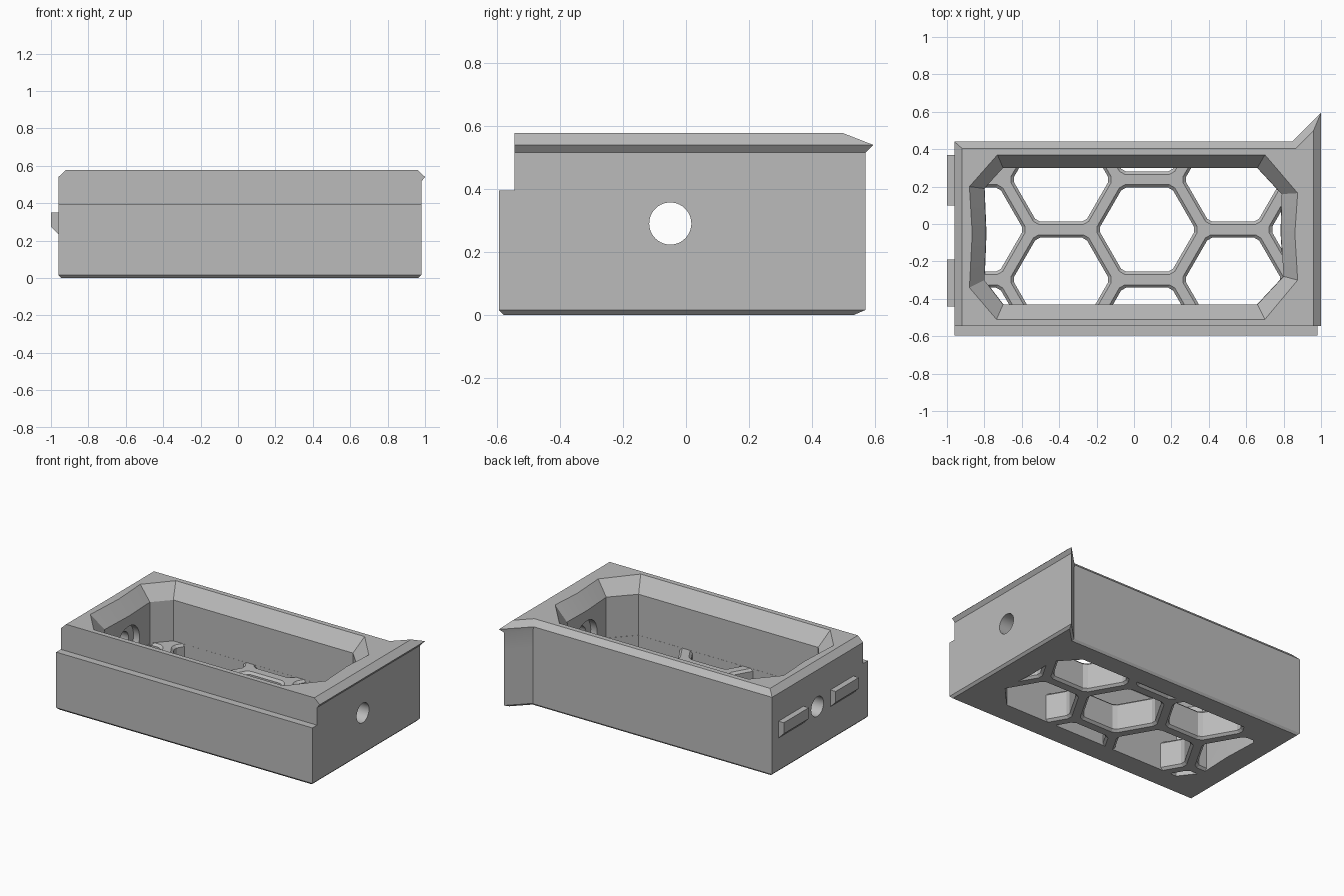
import bpy, bmesh, math
from mathutils import Vector

cube = bpy.data.objects.get("Cube")
if cube:
    bpy.data.objects.remove(cube, do_unlink=True)

grey = bpy.data.materials.new("plain grey")
grey.use_nodes = True
colour = (0.5, 0.5, 0.5, 1)
grey.diffuse_color = colour
grey.node_tree.nodes["Principled BSDF"].inputs["Base Color"].default_value = colour


def add_loft(bm, loops):
    """Close a stack of matching counter-clockwise loops, listed bottom to top."""
    rings = [[bm.verts.new(p) for p in loop] for loop in loops]
    n = len(rings[0])
    for low, high in zip(rings, rings[1:]):
        for i in range(n):
            j = (i + 1) % n
            bm.faces.new((low[i], low[j], high[j], high[i]))
    bm.faces.new(rings[0][::-1])
    bm.faces.new(rings[-1])


def make_object(name, lofts):
    bm = bmesh.new()
    for loops in lofts:
        add_loft(bm, loops)
    bmesh.ops.recalc_face_normals(bm, faces=bm.faces)
    mesh = bpy.data.meshes.new(name)
    bm.to_mesh(mesh)
    bm.free()
    mesh.materials.append(grey)
    obj = bpy.data.objects.new(name, mesh)
    bpy.context.collection.objects.link(obj)
    return obj


def combine(target, tool, operation="DIFFERENCE"):
    mod = target.modifiers.new("combine", "BOOLEAN")
    mod.operation = operation
    mod.solver = "EXACT"
    mod.object = tool
    tool.hide_render = True
    bpy.context.view_layer.objects.active = target
    bpy.ops.object.modifier_apply(modifier=mod.name)
    bpy.data.objects.remove(tool, do_unlink=True)


def at_height(points, z):
    return [(x, y, z) for x, y in points]


# Outer body: rectangle whose rear corner flares out along a diagonal
def section(z, left, front, right, back, diagonal):
    return at_height([(left, front), (right, front), (right, right - diagonal),
                      (back + diagonal, back), (left, back)], z)


body = make_object("tray_body", [[
    section(0, -0.945, -0.58, 0.965, 0.43, 0.43),
    section(0.015, -0.96, -0.595, 0.98, 0.44, 0.41),
    section(0.395, -0.96, -0.595, 0.98, 0.44, 0.41),
    section(0.395, -0.96, -0.545, 0.98, 0.44, 0.41),
    section(0.515, -0.96, -0.545, 0.98, 0.44, 0.41),
    section(0.54, -0.96, -0.545, 1.0, 0.44, 0.405),
    section(0.577, -0.92, -0.545, 0.96, 0.405, 0.46),
]])

# Octagonal cavity with a sloping rim and slightly bowed end walls
FLOOR = 0.2
inner = [(-0.7, -0.43), (0.66, -0.43), (0.8, -0.28), (0.785, -0.05), (0.79, 0.16),
         (0.66, 0.3), (-0.7, 0.3), (-0.8, 0.19), (-0.79, -0.05), (-0.8, -0.3)]
outer = [(-0.735, -0.51), (0.7, -0.51), (0.875, -0.3), (0.86, -0.05), (0.875, 0.165),
         (0.7, 0.37), (-0.73, 0.37), (-0.88, 0.2), (-0.865, -0.05), (-0.88, -0.34)]
combine(body, make_object("cavity_cutter", [[
    at_height(inner, FLOOR), at_height(inner, 0.48),
    at_height(outer, 0.577), at_height(outer, 0.7)]]))


# Honeycomb floor openings with chamfered rims and clipped corners
def hexagon(x, y, half_height, z):
    radius = half_height / math.cos(math.pi / 6)
    corners = [Vector((x + radius * math.cos(k * math.pi / 3),
                       y + radius * math.sin(k * math.pi / 3), z)) for k in range(6)]
    points = []
    for k, corner in enumerate(corners):
        points.append(corner.lerp(corners[k - 1], 0.07))
        points.append(corner.lerp(corners[(k + 1) % 6], 0.07))
    return points


hexes = []
for column in range(-2, 3):
    for row in (-1, 0, 1):
        if abs(column) == 2 and row == 1:
            continue
        x = 0.07 + 0.46 * column
        y = -0.03 + 0.535 * (row + 0.5 * (column % 2))
        hexes.append([hexagon(x, y, h, z) for z, h in (
            (-0.015, 0.255), (0.015, 0.225), (FLOOR - 0.015, 0.225), (FLOOR + 0.015, 0.255))])
hex_cutter = make_object("honeycomb_cutter", hexes)
clip = [(x * 0.998, y * 0.998) for x, y in inner]
combine(hex_cutter, make_object("honeycomb_limit", [[at_height(clip, -0.1), at_height(clip, 0.3)]]),
        "INTERSECT")
combine(body, hex_cutter)


# Round holes through both end walls, each with a shallow inner recess
def disc(x, radius):
    return [(x, -0.05 + radius * math.cos(a), 0.29 + radius * math.sin(a))
            for a in (k * math.tau / 40 for k in range(40))]


for side in (-1, 1):
    for start, end, radius in ((0.77, 1.1, 0.067), (0.775, 0.84, 0.12)):
        xs = sorted((side * start, side * end))
        combine(body, make_object("hole_cutter", [[disc(x, radius) for x in xs]]))

# Locating tabs on the end wall, sloped underneath
profile = [(-0.95, 0.35), (-1.0, 0.35), (-1.0, 0.275), (-0.95, 0.225)]
for name, y0, y1 in (("front_tab", -0.44, -0.19), ("rear_tab", 0.1, 0.37)):
    make_object(name, [[[(x, y, z) for x, z in profile] for y in (y0, y1)]])

# Flat faces with smooth hole walls
bpy.ops.object.select_all(action="DESELECT")
body.select_set(True)
bpy.context.view_layer.objects.active = body
bpy.ops.object.shade_smooth_by_angle(angle=math.radians(12))
